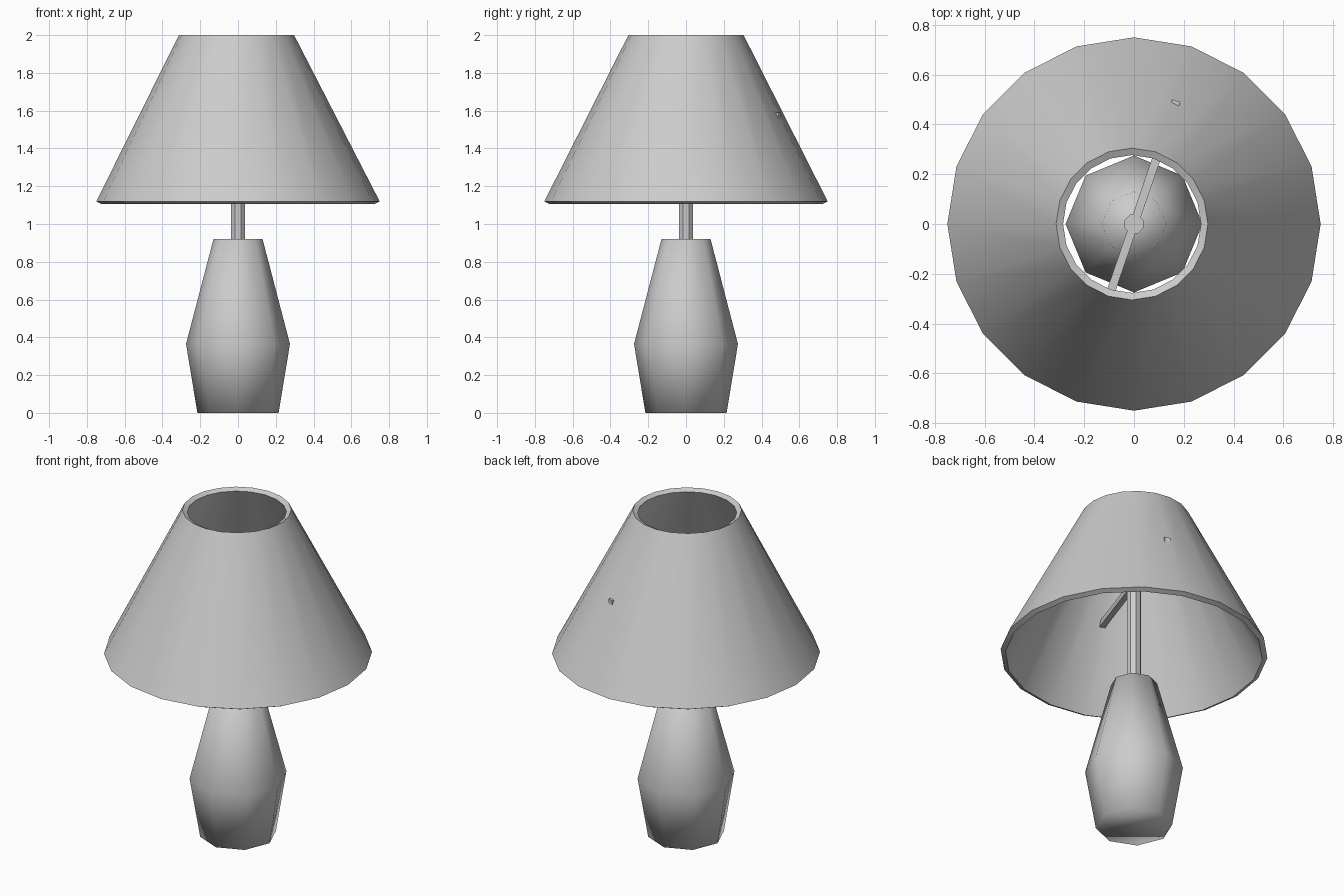
import bpy, bmesh
from math import pi, cos, sin, radians, atan2
from mathutils import Matrix

if "Cube" in bpy.data.objects:
    bpy.data.objects.remove(bpy.data.objects["Cube"])


def lathe(name, rings, sides, phase=0.0, closed=False, smooth_angle=None):
    """Stack (radius, z, x offset) rings; cap the ends or close the profile."""
    bm = bmesh.new()
    loops = []
    for r, z, dx in rings:
        loops.append([bm.verts.new((dx + r * cos(phase + 2 * pi * i / sides),
                                    r * sin(phase + 2 * pi * i / sides), z))
                      for i in range(sides)])
    pairs = list(zip(loops, loops[1:]))
    if closed:
        pairs.append((loops[-1], loops[0]))
    else:
        bm.faces.new(loops[0][::-1])
        bm.faces.new(loops[-1])
    for a, b in pairs:
        for i in range(sides):
            j = (i + 1) % sides
            bm.faces.new((a[i], a[j], b[j], b[i]))
    bmesh.ops.recalc_face_normals(bm, faces=bm.faces)
    return finish(name, bm, smooth_angle)


def finish(name, bm, smooth_angle=None):
    mesh = bpy.data.meshes.new(name)
    bm.to_mesh(mesh)
    bm.free()
    if smooth_angle is not None:
        for p in mesh.polygons:
            p.use_smooth = True
        mesh.set_sharp_from_angle(angle=radians(smooth_angle))
    obj = bpy.data.objects.new(name, mesh)
    bpy.context.collection.objects.link(obj)
    return obj


# Faceted, softly shaded body
lathe("lamp_base", [(0.215, 0, 0), (0.275, 0.365, 0), (0.13, 0.92, 0)], 8,
      smooth_angle=180)

# Stem up into the shade
lathe("stem", [(0.041, 0.90, 0), (0.041, 1.595, 0)], 8, phase=pi / 8)

# Hollow conical shade with wall thickness
lathe("lamp_shade", [(0.75, 1.12, 0), (0.305, 2.0, -0.008),
                     (0.277, 1.986, -0.008), (0.722, 1.106, 0)], 20,
      closed=True, smooth_angle=30)

# Cross bar that holds the shade, just poking through at the back
bm = bmesh.new()
bmesh.ops.create_cube(bm, size=1)
bmesh.ops.scale(bm, vec=(1.025, 0.034, 0.034), verts=bm.verts)
bmesh.ops.translate(bm, vec=(0.0115, 0, 1.572), verts=bm.verts)
bmesh.ops.rotate(bm, cent=(0, 0, 0), verts=bm.verts,
                 matrix=Matrix.Rotation(atan2(0.49, 0.168), 3, 'Z'))
finish("shade_support_bar", bm)
